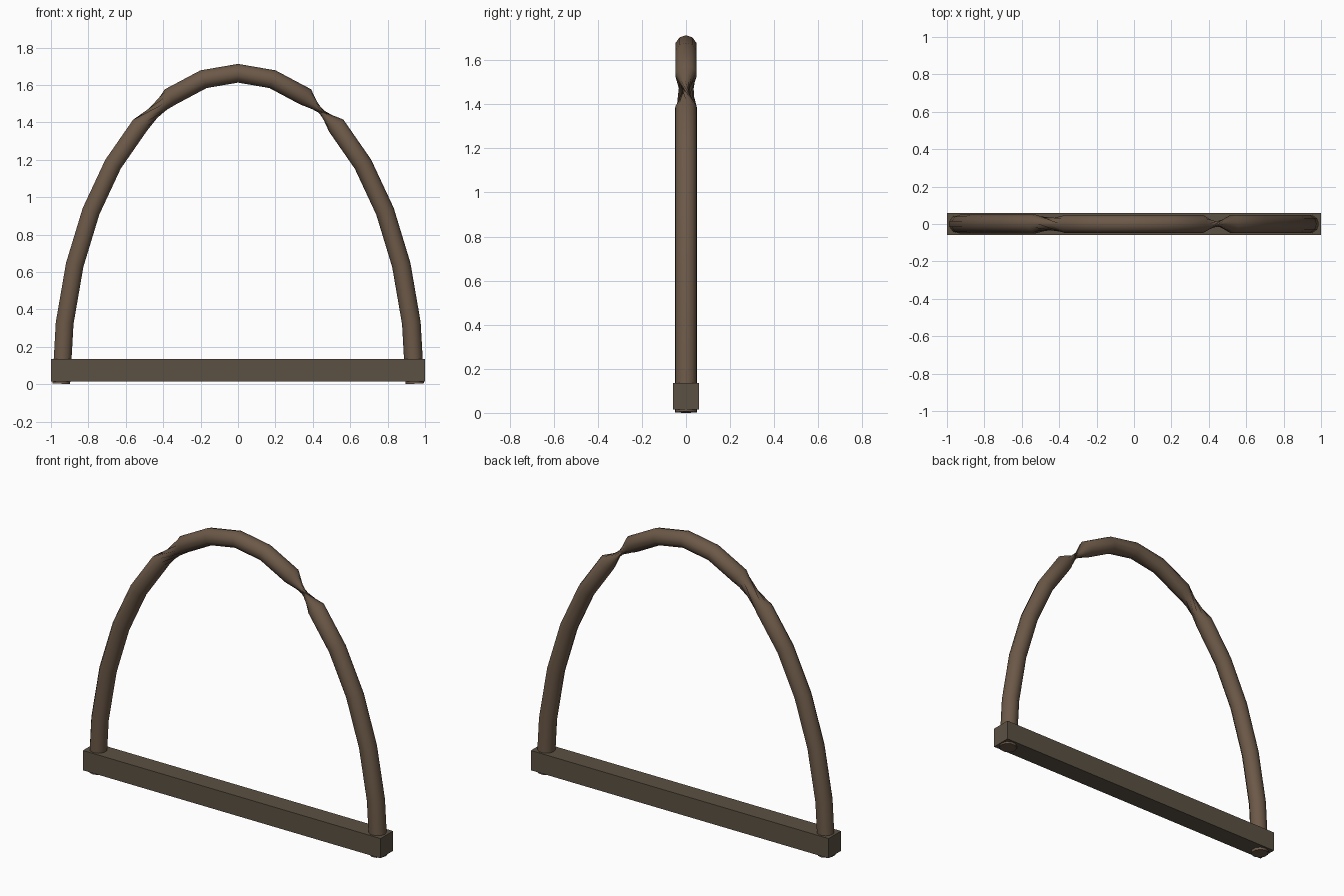
import bpy, bmesh, math
from mathutils import Vector

if "Cube" in bpy.data.objects:
    bpy.data.objects.remove(bpy.data.objects["Cube"])

SEGS, SIDES, R = 16, 10, 0.05
AX, AZ, Z0 = 0.945, 1.66, 0.003


def material(name, rgb):
    m = bpy.data.materials.new(name)
    m.diffuse_color = (*rgb, 1)
    m.use_nodes = True
    m.node_tree.nodes["Principled BSDF"].inputs["Base Color"].default_value = m.diffuse_color
    return m


def finish(bm, name, mat):
    bmesh.ops.recalc_face_normals(bm, faces=bm.faces)
    me = bpy.data.meshes.new(name)
    bm.to_mesh(me)
    bm.free()
    me.materials.append(mat)
    ob = bpy.data.objects.new(name, me)
    bpy.context.collection.objects.link(ob)
    return ob


# Bent branch: half-ellipse tube, left to right
path = []
for i in range(SEGS + 1):
    a = math.pi * (1 - i / SEGS)
    path.append(Vector((AX * math.cos(a), 0, Z0 + AZ * math.sin(a))))

bm = bmesh.new()
rings = []
for i, p in enumerate(path):
    t = (path[min(i + 1, SEGS)] - path[max(i - 1, 0)]).normalized()
    u = Vector((0, 1, 0))
    v = t.cross(u)
    # quarter twist at the left shoulder, half twist (pinch) at the right one
    twist = 0 if i <= 5 else math.pi / 2 if i <= 10 else math.pi * 1.5
    rings.append([bm.verts.new(p + R * (u * math.cos(b) + v * math.sin(b)))
                  for b in (twist + 2 * math.pi * k / SIDES for k in range(SIDES))])
for r0, r1 in zip(rings, rings[1:]):
    for k in range(SIDES):
        n = (k + 1) % SIDES
        a, b, c, d = r0[k], r0[n], r1[n], r1[k]
        for tri in ((a, b, c), (a, c, d)):
            bm.faces.new(tri).smooth = True
bm.faces.new(rings[0])
bm.faces.new(rings[-1])
finish(bm, "bent_arch", material("arch_wood", (0.15, 0.1, 0.065)))

# Straight bottom bar
bm = bmesh.new()
bmesh.ops.create_cube(bm, size=1)
for vert in bm.verts:
    vert.co = Vector((vert.co.x * 2.0, vert.co.y * 0.12, vert.co.z * 0.12 + 0.076))
finish(bm, "bottom_bar", material("bar_wood", (0.105, 0.083, 0.055)))
